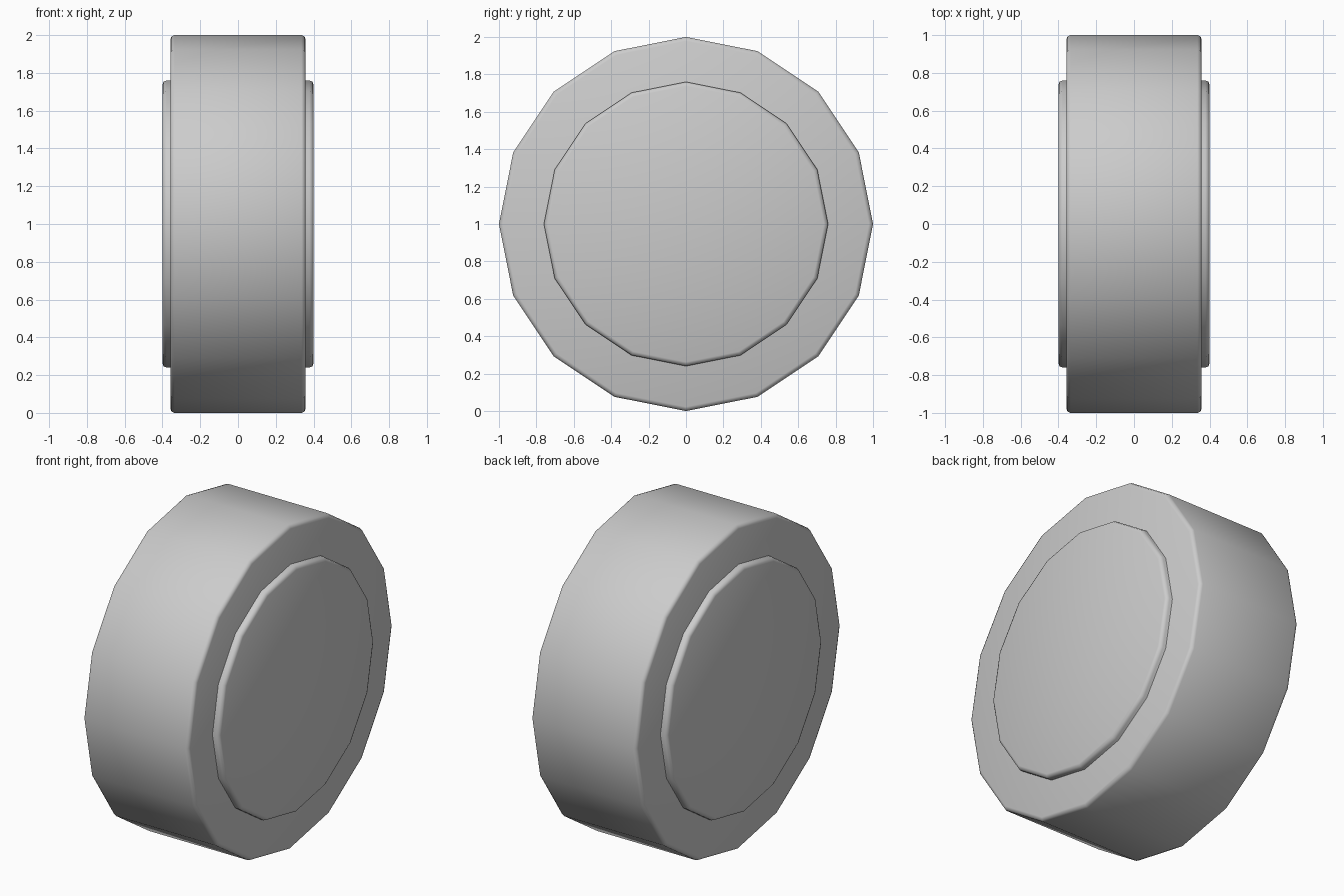
import bpy, math

if "Cube" in bpy.data.objects:
    bpy.data.objects.remove(bpy.data.objects["Cube"])

# One flat grey for the whole wheel
grey = bpy.data.materials.new("plain grey")
grey.diffuse_color = (0.6, 0.6, 0.6, 1.0)
grey.use_nodes = True
grey.node_tree.nodes["Principled BSDF"].inputs["Base Color"].default_value = grey.diffuse_color


def disc(name, radius, half_width, bevel):
    """16-sided cylinder lying along x, with softened rims."""
    bpy.ops.mesh.primitive_cylinder_add(
        vertices=16, radius=radius, depth=2 * half_width,
        location=(0, 0, 1), rotation=(0, math.pi / 2, 0))
    ob = bpy.context.object
    ob.name = name
    bpy.ops.object.transform_apply(location=False, rotation=True, scale=False)
    ob.data.materials.append(grey)
    bpy.ops.object.shade_smooth()
    mod = ob.modifiers.new("rim bevel", 'BEVEL')
    mod.width = bevel
    mod.segments = 2
    mod.limit_method = 'ANGLE'
    mod.angle_limit = math.radians(40)
    return ob


# Wide tyre and the narrower hub showing on both sides
disc("tyre", 1.0, 0.358, 0.022)
disc("hub", 0.76, 0.40, 0.022)
